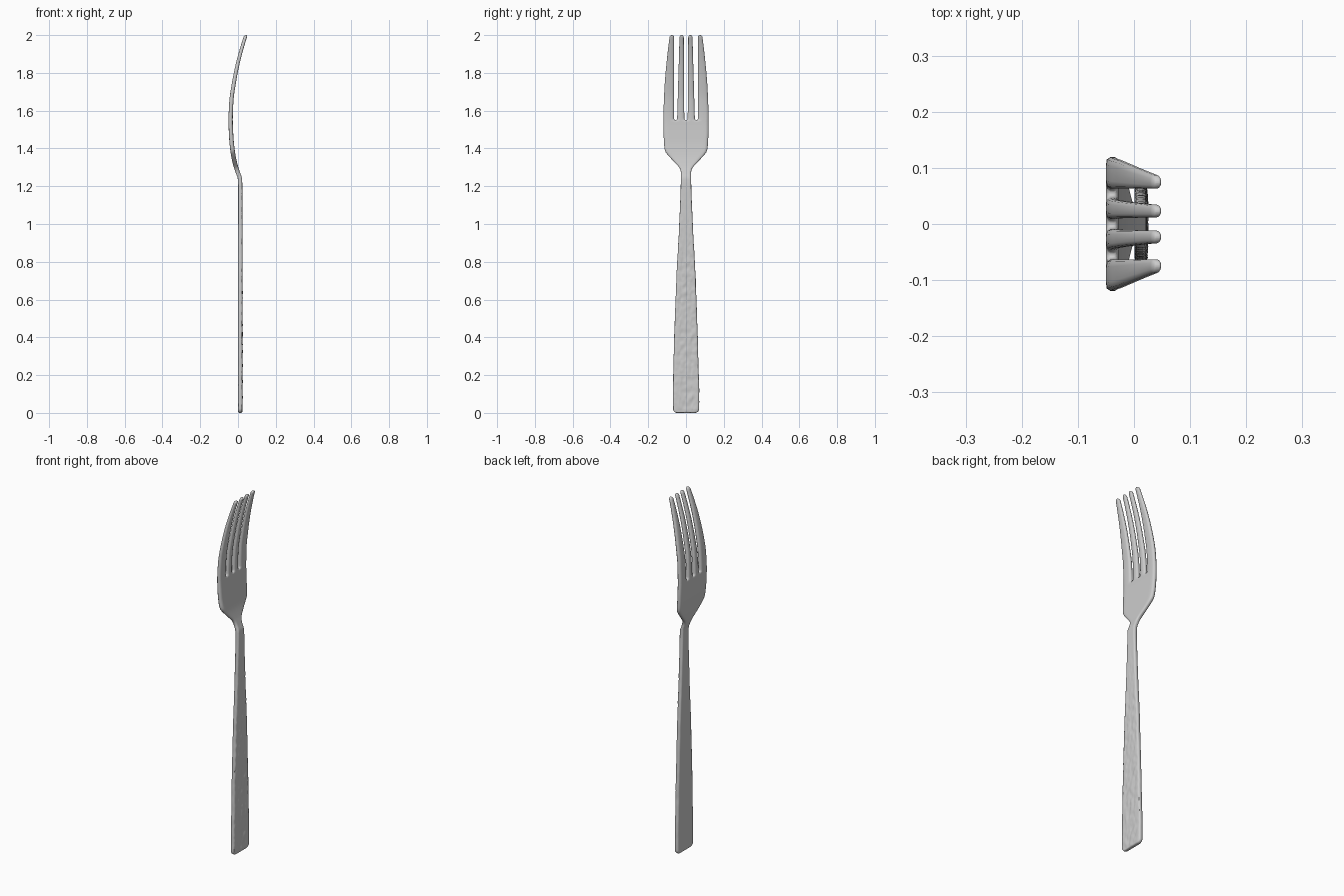
import bpy, bmesh, math
from mathutils import Vector, noise, kdtree, geometry

if "Cube" in bpy.data.objects:
    bpy.data.objects.remove(bpy.data.objects["Cube"])

# Side-view centre line (z, x), outline half width (z, y) and half thickness (z, t)
CENTRE = [(0, .012), (.6, .012), (1.2, .012), (1.24, .010), (1.27, 0), (1.31, -.013), (1.37, -.026),
          (1.45, -.035), (1.55, -.039), (1.65, -.035), (1.75, -.021), (1.85, -.001), (1.95, .026), (2, .042)]
WIDTH = [(0, .069), (.04, .070), (.3, .065), (.6, .056), (1, .036), (1.2, .028), (1.27, .027), (1.29, .031),
         (1.33, .064), (1.37, .100), (1.385, .110), (1.41, .115), (1.5, .119), (1.57, .119),
         (1.7, .115), (1.8, .108), (1.9, .098), (2, .086)]
THICK = [(0, .011), (1.2, .011), (1.3, .012), (1.6, .011), (1.85, .010), (2, .009)]
SLOT, ROUND, TIP, CORNER = 1.55, .012, .012, .022


def curve(table, z):
    """Smooth interpolation through a table (limited-slope Hermite)."""
    n = len(table)
    i = max(j for j in range(n - 1) if table[j][0] <= z or j == 0)

    def sec(j):
        j = min(max(j, 0), n - 2)
        return (table[j + 1][1] - table[j][1]) / (table[j + 1][0] - table[j][0])

    def slope(j):
        a, b = sec(j - 1), sec(j)
        return 0 if a * b <= 0 else 2 * a * b / (a + b)
    (z0, p0), (z1, p1) = table[i], table[i + 1]
    h = z1 - z0
    t = (z - z0) / h
    return ((2*t**3 - 3*t*t + 1) * p0 + (t**3 - 2*t*t + t) * h * slope(i)
            + (3*t*t - 2*t**3) * p1 + (t**3 - t*t) * h * slope(i + 1))


def spread(a, b, n, ease=0):
    """n values from a up to b; ease -1 clusters at a, +1 clusters at b."""
    out = []
    for i in range(n):
        t = i / n
        if ease < 0:
            t = 1 - math.cos(t * math.pi / 2)
        elif ease > 0:
            t = math.sin(t * math.pi / 2)
        out.append(a + (b - a) * t)
    return out


def arc(t):
    return math.sqrt(max(0, 1 - t * t))


def row(z):
    """y positions across the fork at height z: four tine strips, three slots."""
    w = curve(WIDTH, z)
    if z < CORNER:
        w -= CORNER * (1 - arc(1 - z / CORNER))
    k = 0 if z < SLOT else arc(1 - min(1, (z - SLOT) / ROUND))
    f = max(0, (z - SLOT) / (2 - SLOT))
    s = min(1, w / .119) if z < SLOT else 1
    g = (.001 + .008 * k + .003 * f) * s
    a = (.054 - .007 * k - .013 * f) * s
    b = (.056 + .007 * k) * s
    half = []
    for lo, hi in ((g, a), (b, w)):
        mid, r = (lo + hi) / 2, (hi - lo) / 2
        if z > 2 - TIP:
            r *= max(.12, arc((z - 2 + TIP) / TIP))
        half += [mid + r * math.sin((j / 6 - .5) * math.pi) for j in range(7)]
    return [-y for y in reversed(half)] + half


# Flat outline sheet in the y-z plane
zs = (spread(0, CORNER, 8, -1) + spread(CORNER, 1.25, 140) + spread(1.25, SLOT - .02, 36)
      + spread(SLOT - .02, SLOT, 8, 1) + spread(SLOT, SLOT + ROUND, 8, -1)
      + spread(SLOT + ROUND, 2 - TIP, 36) + spread(2 - TIP, 2, 8, 1) + [2])
bm = bmesh.new()
grid = [[bm.verts.new((0, y, z)) for y in row(z)] for z in zs]
for r0, r1, z in zip(grid, grid[1:], zs):
    for i in range(27):
        if i % 7 == 6 and z >= SLOT - 1e-6:
            continue
        bm.faces.new((r0[i], r0[i + 1], r1[i + 1], r1[i]))

# Distance of each point to the outline gives the rounded rim
bm.verts.index_update()
rim = [v for v in bm.verts if v.is_boundary]
tree = kdtree.KDTree(len(rim))
for i, v in enumerate(rim):
    tree.insert(v.co, i)
tree.balance()


def rim_distance(v):
    if v.is_boundary:
        return 0
    best = 1
    for co, i, d in tree.find_n(v.co, 4):
        for e in rim[i].link_edges:
            if e.is_boundary:
                p, q = e.verts[0].co, e.verts[1].co
                hit, t = geometry.intersect_point_line(v.co, p, q)
                hit = p.lerp(q, min(1, max(0, t)))
                best = min(best, (v.co - hit).length)
    return best


# Front and back surfaces, with hammered dents on the handle's face
front, back = {}, {}
solid = bmesh.new()
for v in bm.verts:
    y, z = v.co.y, v.co.z
    rr = .007 if z < 1.25 else .011
    u = min(1, rim_distance(v) / rr)
    h = curve(THICK, z) * (.3 + .7 * arc(1 - u))
    fade = min(1, max(0, (1.2 - z) / .5))
    dent = noise.noise(Vector((y * 45, z * 32, 3))) + .5 * noise.noise(Vector((y * 90, z * 70, 8)))
    y += .0015 * fade * noise.noise(Vector((y * 8, z * 22, 5)))
    x = curve(CENTRE, z)
    front[v] = solid.verts.new((x + h + .0035 * dent * fade * u, y, z))
    back[v] = solid.verts.new((x - h, y, z))
for f in bm.faces:
    solid.faces.new([front[v] for v in f.verts])
    solid.faces.new([back[v] for v in reversed(f.verts)])
for e in bm.edges:
    if e.is_boundary:
        p, q = e.verts
        solid.faces.new((front[p], front[q], back[q], back[p]))
bmesh.ops.recalc_face_normals(solid, faces=solid.faces)

mesh = bpy.data.meshes.new("fork")
solid.to_mesh(mesh)
solid.free()
bm.free()
fork = bpy.data.objects.new("fork", mesh)
bpy.context.collection.objects.link(fork)
bpy.context.view_layer.objects.active = fork
fork.select_set(True)
bpy.ops.object.shade_smooth_by_angle(angle=math.radians(60))
